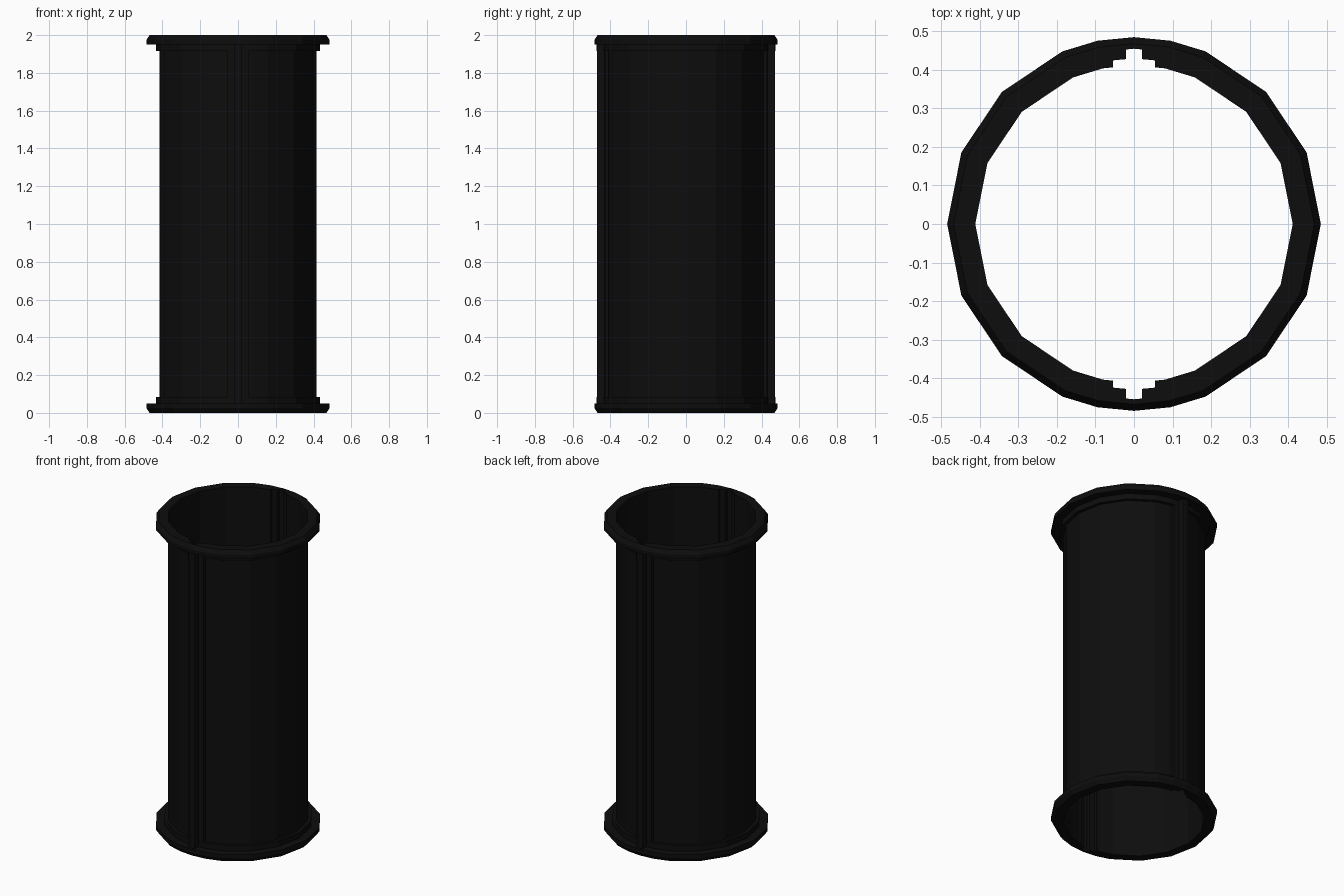
import bpy, bmesh, math

if "Cube" in bpy.data.objects:
    bpy.data.objects.remove(bpy.data.objects["Cube"])

black = bpy.data.materials.new("matte black")
black.diffuse_color = (0.004, 0.004, 0.004, 1)
black.use_nodes = True
black.node_tree.nodes["Principled BSDF"].inputs["Base Color"].default_value = black.diffuse_color

STEP_X, RAIL_X = 0.055, 0.021      # half widths of the stepped channel
FINE = math.radians(78.75)


def on_facet(x, r):
    """Point on the facet next to the y axis of a ring of radius r."""
    t = 1 - x / (r * math.cos(FINE))
    return (x, r * ((1 - t) * math.sin(FINE) + t))


def section(main, step, rail):
    """Closed outline: faceted ring with a stepped channel at front and back."""
    q = [(main * math.cos(math.radians(a)), main * math.sin(math.radians(a)))
         for a in (0, 22.5, 45, 67.5, 78.75)]
    q += [on_facet(STEP_X, main), on_facet(STEP_X, step),
          on_facet(RAIL_X, step), on_facet(RAIL_X, rail), (0, rail)]
    half = q + [(-x, y) for x, y in q[-2::-1]]
    return half + [(x, -y) for x, y in half[-2:0:-1]]


def loft(name, rings):
    """Join outlines (main, step, rail, z) into a closed ring-shaped solid."""
    bm = bmesh.new()
    loops = [[bm.verts.new((x, y, r[3])) for x, y in section(*r[:3])] for r in rings]
    n = len(loops[0])
    for i, a in enumerate(loops):
        b = loops[(i + 1) % len(loops)]
        for j in range(n):
            k = (j + 1) % n
            bm.faces.new((a[j], a[k], b[k], b[j]))
    bmesh.ops.remove_doubles(bm, verts=bm.verts, dist=0.0003)
    bmesh.ops.recalc_face_normals(bm, faces=bm.faces)
    mesh = bpy.data.meshes.new(name)
    bm.to_mesh(mesh)
    bm.free()
    mesh.materials.append(black)
    ob = bpy.data.objects.new(name, mesh)
    bpy.context.collection.objects.link(ob)
    return ob


INNER = (0.412, 0.430, 0.455)
OUTER = (0.415, 0.433, 0.472)

# Thin tube wall with a raised rail at front and back
loft("tube_wall", [INNER + (0.03,), INNER + (1.97,), OUTER + (1.97,), OUTER + (0.03,)])

# Chamfered flange and collar at each end
flange = [
    INNER + (0.915,),
    INNER + (1.0,),
    (0.468, 0.468, 0.468, 1.0),
    (0.485, 0.485, 0.485, 0.975),
    (0.485, 0.485, 0.485, 0.951),
    (0.435, 0.435, 0.473, 0.951),
    (0.435, 0.435, 0.473, 0.915),
]
for name, side in (("top_flange", 1), ("bottom_flange", -1)):
    loft(name, [r[:3] + (1 + side * r[3],) for r in flange])
